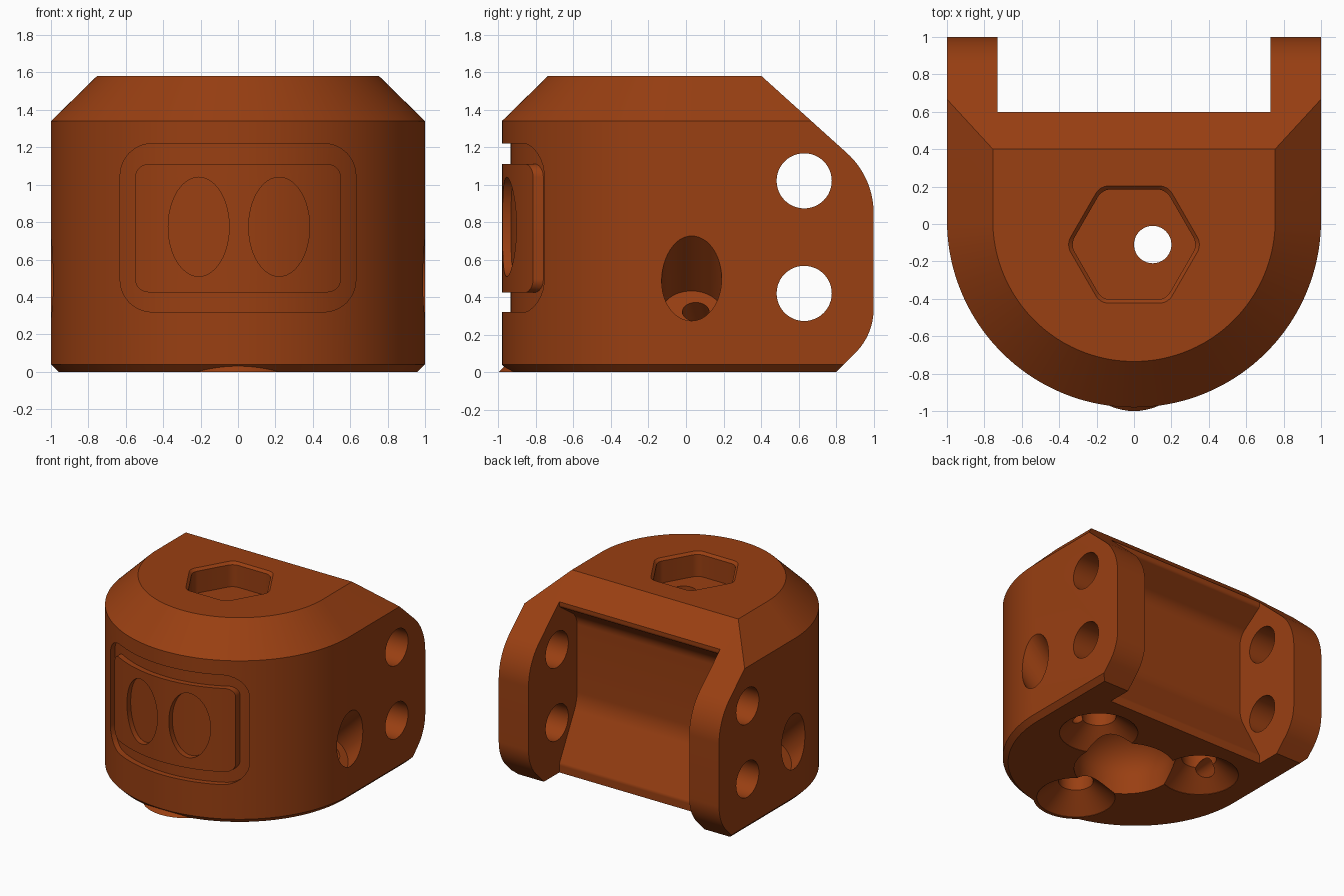
import bpy, bmesh, math
from mathutils import Vector

cube = bpy.data.objects.get("Cube")
if cube:
    bpy.data.objects.remove(cube, do_unlink=True)

# Single rust-orange plastic
rust = bpy.data.materials.new("rust_orange")
rust.use_nodes = True
color = (0.32, 0.05, 0.006, 1)
rust.diffuse_color = color
rust.node_tree.nodes["Principled BSDF"].inputs["Base Color"].default_value = color

CY = 0.02      # centre of the round front
HUB = -0.11    # centre of the top socket


def loft(name, rings):
    """Closed solid through rings of equal length."""
    bm = bmesh.new()
    loops = [[bm.verts.new(p) for p in ring] for ring in rings]
    n = len(loops[0])
    for a, b in zip(loops, loops[1:]):
        for i in range(n):
            j = (i + 1) % n
            bm.faces.new((a[i], a[j], b[j], b[i]))
    bm.faces.new(loops[0])
    bm.faces.new(loops[-1])
    bmesh.ops.recalc_face_normals(bm, faces=bm.faces)
    mesh = bpy.data.meshes.new(name)
    bm.to_mesh(mesh)
    bm.free()
    mesh.materials.append(rust)
    obj = bpy.data.objects.new(name, mesh)
    bpy.context.collection.objects.link(obj)
    return obj


def rounded(corners, steps=8):
    """Polygon from (a, b, radius) corners, with arcs at the corners."""
    out = []
    for i, (a, b, r) in enumerate(corners):
        p = Vector((a, b))
        u = (Vector(corners[i - 1][:2]) - p).normalized()
        v = (Vector(corners[(i + 1) % len(corners)][:2]) - p).normalized()
        if r == 0:
            out.append(p)
            continue
        half = u.angle(v) / 2
        start, end = p + u * r / math.tan(half), p + v * r / math.tan(half)
        centre = p + (u + v).normalized() * r / math.sin(half)
        for k in range(steps + 1):
            d = start.lerp(end, k / steps) - centre
            out.append(centre + d.normalized() * r)
    return out


def ellipse(ca, cb, ra, rb, n=48):
    turns = [2 * math.pi * i / n for i in range(n)]
    return [(ca + ra * math.cos(t), cb + rb * math.sin(t)) for t in turns]


def prism_x(name, shape, x0, x1):
    return loft(name, [[(x, a, b) for a, b in shape] for x in (x0, x1)])


def prism_y(name, shape, y0, y1):
    return loft(name, [[(a, y, b) for a, b in shape] for y in (y0, y1)])


def turned(name, x, y, profile, n=64):
    """Upright turned solid from (radius, z) pairs."""
    return loft(name, [[(a, b, z) for a, b in ellipse(x, y, r, r, n)] for r, z in profile])


def rod(name, start, end, r):
    start, end = Vector(start), Vector(end)
    turn = (end - start).to_track_quat('Z', 'Y')
    flat = [turn @ Vector((a, b, 0)) for a, b in ellipse(0, 0, r, r)]
    return loft(name, [[p + q for q in flat] for p in (start, end)])


def combine(obj, tool, how='DIFFERENCE', keep=False):
    mod = obj.modifiers.new("shape", 'BOOLEAN')
    mod.operation, mod.solver, mod.object = how, 'EXACT', tool
    bpy.context.view_layer.objects.active = obj
    bpy.ops.object.modifier_apply(modifier=mod.name)
    if not keep:
        bpy.data.objects.remove(tool, do_unlink=True)


def d_ring(inset, z, n=96):
    """Round front with straight sides running back."""
    r = 1 - inset
    arc = [math.pi + math.pi * i / n for i in range(n + 1)]
    pts = [(r * math.cos(t), CY + r * math.sin(t), z) for t in arc]
    return pts + [(r, 1.3, z), (-r, 1.3, z)]


# Body: chamfered D block trimmed by the side profile
body = loft("housing_body", [d_ring(.04, 0), d_ring(0, .04), d_ring(0, 1.34), d_ring(.245, 1.58)])
side = rounded([(-1.3, -.2, 0), (.6, -.2, 0), (1, .2, .33), (1, 1.04, .43),
                (.29, 1.68, 0), (-1.3, 1.68, 0)], 16)
combine(body, prism_x("side_trim", side, -1.2, 1.2), 'INTERSECT')

# Gap between the two rear arms, with a hollowed wall
gap = rounded([(1.3, -.2, 0), (.6, -.2, 0), (.6, .07, .05), (.37, .5, .3),
               (.37, 1.2, .14), (.6, 1.36, .03), (.6, 1.8, 0), (1.3, 1.8, 0)])
combine(body, prism_x("rear_gap", gap, -.73, .73))

# Pin holes through the arms
for z in (.42, 1.02):
    combine(body, prism_x("pin_hole", ellipse(.63, z, .147, .147), -1.2, 1.2))

# Front frame groove and oval recesses, following the curved front
core = turned("front_core", 0, CY, [(.955, -.2), (.955, 1.8)], 192)


def panel(half, low, high, r):
    return rounded([(-half, low, r), (half, low, r), (half, high, r), (-half, high, r)])


groove = prism_y("frame_groove", panel(.63, .32, 1.22, .17), -1.2, -.5)
combine(groove, prism_y("frame_inner", panel(.55, .425, 1.11, .07), -1.3, -.4))
combine(groove, core, keep=True)
combine(body, groove)
for x in (-.21, .22):
    oval = prism_y("oval_recess", ellipse(x, .775, .163, .265), -1.2, -.5)
    combine(oval, core, keep=True)
    combine(body, oval)
bpy.data.objects.remove(core, do_unlink=True)

# Hexagonal socket in the top with a chamfered mouth


def hex_ring(size, z):
    angles = [math.pi * i / 3 for i in range(6)]
    shape = rounded([(size * math.cos(t), size * math.sin(t), .08) for t in angles], 6)
    return [(a, HUB + b, z) for a, b in shape]


combine(body, loft("hex_socket", [hex_ring(.34, 1.38), hex_ring(.34, 1.56),
                                  hex_ring(.362, 1.58), hex_ring(.362, 1.7)]))

# Lip around the front foot recess
combine(body, turned("front_lip", 0, -.68, [(.32, 0), (.26, .06), (.26, .1)]), 'UNION')

# Domed hollow under the body and the cable hole above it
dome = [(.38, -.1), (.38, .15)]
dome += [(.38 * math.cos(t * math.pi / 18), .15 + .3 * math.sin(t * math.pi / 18)) for t in range(1, 9)]
combine(body, turned("under_hollow", 0, HUB, dome))
combine(body, turned("cable_hole", .1, HUB, [(.1, .2), (.1, 1.5)]))

# Three countersunk foot recesses
for k in range(3):
    t = math.radians(120 * k - 90)
    x, y = .57 * math.cos(t), HUB + .57 * math.sin(t)
    combine(body, turned("foot_recess", x, y, [(.295, -.05), (.295, .003), (.13, .14), (.13, .3)]))

# Slanted side bores, narrowing towards the foot recesses
for s in (-1, 1):
    combine(body, rod("side_bore", (1.3 * s, .03, .8), (.82 * s, .03, .32), .16))
    combine(body, rod("side_channel", (.9 * s, .03, .4), (.52 * s, .13, .04), .07))

bpy.ops.object.select_all(action='DESELECT')
body.select_set(True)
bpy.context.view_layer.objects.active = body
bpy.ops.object.shade_smooth_by_angle(angle=math.radians(25))
